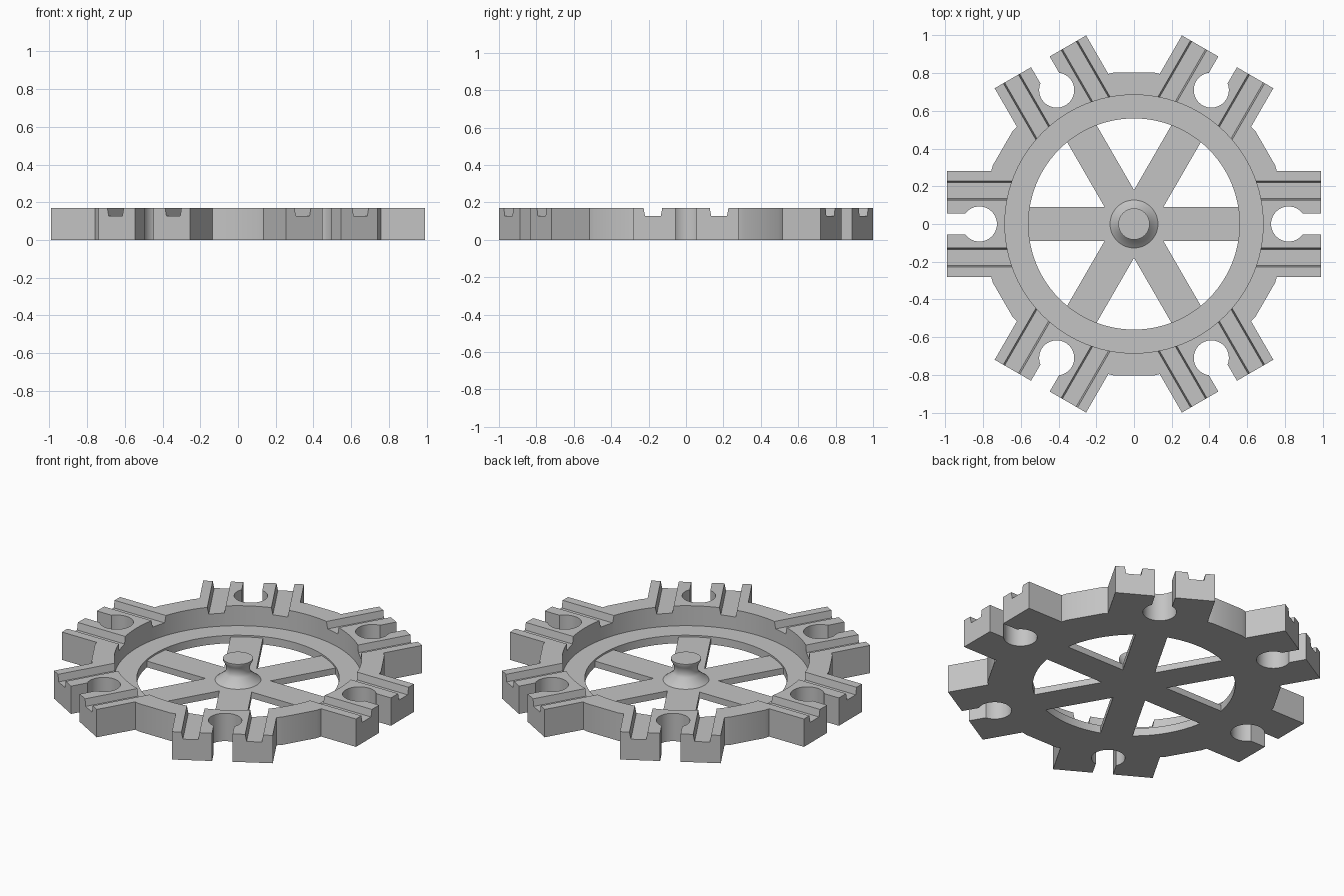
import bpy, bmesh
from math import sin, cos, pi, radians, asin
from mathutils import Matrix, Vector

if "Cube" in bpy.data.objects:
    bpy.data.objects.remove(bpy.data.objects["Cube"])

HEIGHT, LEDGE, SPOKE = 0.17, 0.048, 0.038
ARM_END, ARM_HALF, SLOT_HALF = 0.993, 0.28, 0.057
HOLE_X, HOLE_R = 0.82, 0.093

grey = bpy.data.materials.new("plain grey")
grey.use_nodes = True
grey.diffuse_color = (0.55, 0.55, 0.55, 1)
grey.node_tree.nodes["Principled BSDF"].inputs["Base Color"].default_value = grey.diffuse_color


def polar(r, degrees):
    return Vector((r * cos(radians(degrees)), r * sin(radians(degrees)), 0))


def add_object(name, bm):
    bmesh.ops.recalc_face_normals(bm, faces=bm.faces)
    mesh = bpy.data.meshes.new(name)
    bm.to_mesh(mesh)
    bm.free()
    obj = bpy.data.objects.new(name, mesh)
    bpy.context.collection.objects.link(obj)
    mesh.materials.append(grey)
    return obj


def prism(bm, points, offset):
    """Extrude a closed outline along an offset."""
    face = bm.faces.new([bm.verts.new(p) for p in points])
    out = bmesh.ops.extrude_face_region(bm, geom=[face], use_keep_orig=True)
    verts = [v for v in out["geom"] if isinstance(v, bmesh.types.BMVert)]
    bmesh.ops.translate(bm, verts=verts, vec=offset)


def six_fold(points):
    turns = [Matrix.Rotation(k * pi / 3, 3, "Z") for k in range(6)]
    return [turn @ p for turn in turns for p in points]


def cylinder(name, r, z0, z1):
    bm = bmesh.new()
    ring = [polar(r, i * 360 / 96) + Vector((0, 0, z0)) for i in range(96)]
    prism(bm, ring, (0, 0, z1 - z0))
    return add_object(name, bm)


def cut(target, cutter):
    mod = target.modifiers.new("cut", "BOOLEAN")
    mod.operation, mod.solver, mod.object = "DIFFERENCE", "EXACT", cutter
    bpy.context.view_layer.objects.active = target
    bpy.ops.object.modifier_apply(modifier=mod.name)
    bpy.data.objects.remove(cutter)


def smooth(obj, degrees):
    bpy.ops.object.select_all(action="DESELECT")
    obj.select_set(True)
    bpy.context.view_layer.objects.active = obj
    bpy.ops.object.shade_smooth_by_angle(angle=radians(degrees))


# Rim outline: six arms with keyhole slots, joined by a faceted ring
mouth = asin(SLOT_HALF / HOLE_R) * 180 / pi
keyhole = [Vector((HOLE_X, 0, 0)) + polar(HOLE_R, -mouth - (360 - 2 * mouth) * i / 32)
           for i in range(33)]
apothem = 0.804
root = (apothem - ARM_HALF * sin(radians(15))) / cos(radians(15))
sector = [Vector((root, -ARM_HALF, 0)), Vector((ARM_END, -ARM_HALF, 0)),
          Vector((ARM_END, -SLOT_HALF, 0)), *keyhole,
          Vector((ARM_END, SLOT_HALF, 0)), Vector((ARM_END, ARM_HALF, 0)),
          Vector((root, ARM_HALF, 0))]
sector += [polar(apothem / cos(radians(7.5)), a) for a in (22.5, 37.5)]
bm = bmesh.new()
prism(bm, six_fold(sector), (0, 0, HEIGHT))
rim = add_object("rim_with_arms", bm)

# Recessed ledge and central opening
cut(rim, cylinder("ledge_cutter", 0.685, LEDGE, HEIGHT + 0.1))
cut(rim, cylinder("opening_cutter", 0.56, -0.1, HEIGHT + 0.1))

# Paired grooves along every arm
bm = bmesh.new()
for k in range(6):
    turn = Matrix.Rotation(k * pi / 3, 3, "Z")
    for side in (-1, 1):
        profile = [(0.135, 0.127), (0.219, 0.127), (0.229, 0.18), (0.125, 0.18)]
        prism(bm, [turn @ Vector((0.6, side * y, z)) for y, z in profile],
              turn @ Vector((0.5, 0, 0)))
cut(rim, add_object("groove_cutter", bm))
smooth(rim, 20)

# Six-spoke star
half = 0.09
star = [Vector((0.575, -half, 0)), Vector((0.575, half, 0)), polar(2 * half, 30)]
bm = bmesh.new()
prism(bm, six_fold(star), (0, 0, SPOKE))
add_object("spokes", bm)

# Turned hub knob with conical foot
bm = bmesh.new()
profile = [(0, 0.02), (0.127, 0.02), (0.127, SPOKE), (0.073, 0.082), (0.066, 0.1),
           (0.066, 0.12), (0.071, 0.14), (0.083, 0.16), (0.083, HEIGHT), (0, HEIGHT)]
verts = [bm.verts.new((r, 0, z)) for r, z in profile]
edges = [bm.edges.new(pair) for pair in zip(verts, verts[1:])]
bmesh.ops.spin(bm, geom=verts + edges, cent=(0, 0, 0), axis=(0, 0, 1),
               angle=2 * pi, steps=48, use_merge=True)
bmesh.ops.remove_doubles(bm, verts=bm.verts, dist=0.0001)
smooth(add_object("hub_knob", bm), 35)
